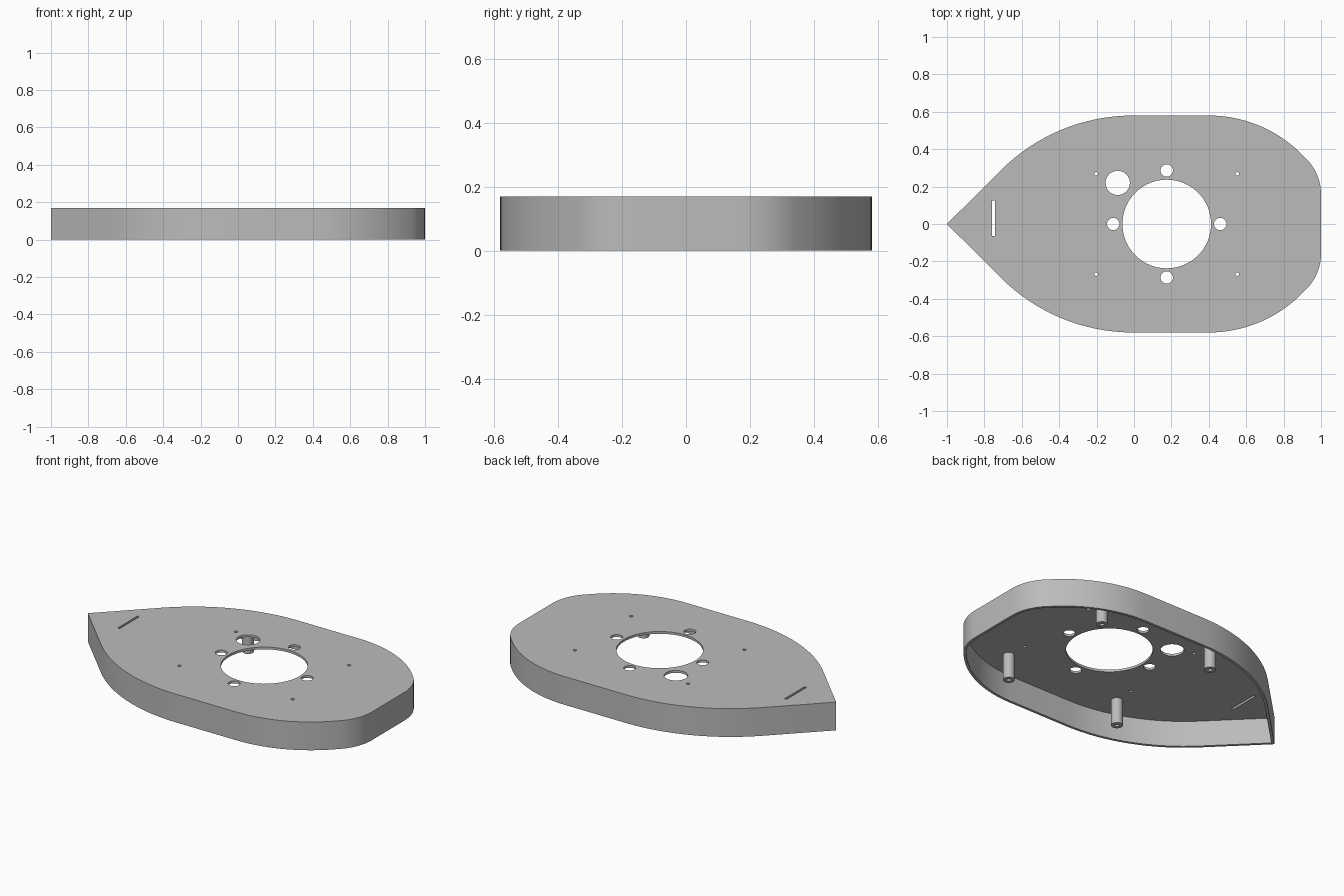
import bpy, bmesh, math
from mathutils import Vector

cube = bpy.data.objects.get("Cube")
if cube:
    bpy.data.objects.remove(cube, do_unlink=True)

HEIGHT, SKIN, WALL = 0.17, 0.014, 0.016
HALF_WIDTH = 0.58
CENTRE_X = 0.175          # centre of the large opening

grey = bpy.data.materials.new("plain grey")
grey.use_nodes = True
colour = (0.5, 0.5, 0.5, 1)
grey.diffuse_color = colour
grey.node_tree.nodes["Principled BSDF"].inputs["Base Color"].default_value = colour


def arc(cx, cy, r, start, end, steps):
    """Points along an arc, angles in degrees."""
    angles = [math.radians(start + (end - start) * i / steps) for i in range(steps + 1)]
    return [Vector((cx + r * math.cos(a), cy + r * math.sin(a))) for a in angles]


def circle(x, y, r, steps=32):
    return arc(x, y, r, 0, 360, steps)[:-1]


def inset(loop, d):
    """Move a counter-clockwise loop inwards by d with mitred corners."""
    result = []
    for i, p in enumerate(loop):
        e1 = (p - loop[i - 1]).normalized()
        e2 = (loop[(i + 1) % len(loop)] - p).normalized()
        n1, n2 = Vector((-e1.y, e1.x)), Vector((-e2.y, e2.x))
        result.append(p + (n1 + n2) * d / (1 + n1.dot(n2)))
    return result


def prism(name, loops, z0, z1):
    """Solid prisms, one per counter-clockwise loop."""
    bm = bmesh.new()
    for loop in loops:
        bottom = [bm.verts.new((p.x, p.y, z0)) for p in loop]
        top = [bm.verts.new((p.x, p.y, z1)) for p in loop]
        bm.faces.new(bottom[::-1])
        bm.faces.new(top)
        for i in range(len(loop)):
            j = (i + 1) % len(loop)
            bm.faces.new((bottom[i], bottom[j], top[j], top[i]))
    mesh = bpy.data.meshes.new(name)
    bm.to_mesh(mesh)
    bm.free()
    mesh.materials.append(grey)
    obj = bpy.data.objects.new(name, mesh)
    bpy.context.collection.objects.link(obj)
    return obj


def cut(obj, cutter):
    """Subtract the cutter, then discard it."""
    mod = obj.modifiers.new("cut", 'BOOLEAN')
    mod.operation, mod.solver, mod.object = 'DIFFERENCE', 'EXACT', cutter
    bpy.context.view_layer.objects.active = obj
    bpy.ops.object.modifier_apply(modifier=mod.name)
    bpy.data.objects.remove(cutter, do_unlink=True)


def smooth(obj):
    bpy.ops.object.select_all(action='DESELECT')
    obj.select_set(True)
    bpy.context.view_layer.objects.active = obj
    bpy.ops.object.shade_smooth_by_angle(angle=math.radians(30))


# Outline: blunt rounded end, straight flanks, pointed end
corner = 0.274
shoulder_r, flank_r = 0.7, 1.0
upper = arc(1 - corner, 0.157, corner, 0, 40, 8)
upper += arc(0.4, HALF_WIDTH - shoulder_r, shoulder_r, 40, 90, 16)[1:]
upper += arc(-0.005, HALF_WIDTH - flank_r, flank_r, 90, 135, 16)
lower = [Vector((p.x, -p.y)) for p in reversed(upper)]
outline = upper + [Vector((-1, 0))] + lower

# Hollow shell, open underneath
shell = prism("shell", [outline], 0, HEIGHT)
cut(shell, prism("cavity", [inset(outline, WALL)], -0.1, HEIGHT - SKIN))

# Openings through the top skin
holes = [circle(CENTRE_X, 0, 0.237, 64), circle(-0.087, 0.22, 0.065)]
for i in range(4):
    a = i * math.pi / 2
    holes.append(circle(CENTRE_X + 0.286 * math.cos(a), 0.286 * math.sin(a), 0.033))
for sx in (-1, 1):
    for sy in (-1, 1):
        holes.append(circle(CENTRE_X + sx * 0.377, sy * 0.268, 0.01, 16))
holes.append([Vector(p) for p in ((-0.758, -0.064), (-0.744, -0.064),
                                  (-0.744, 0.126), (-0.758, 0.126))])
cut(shell, prism("hole_cutters", holes, 0.1, 0.3))
smooth(shell)

# Screw posts under the skin
for side, sy in (("front", -1), ("back", 1)):
    for end, sx in (("right", -1), ("left", 1)):
        x, y = CENTRE_X + sx * 0.385, sy * 0.395
        post = prism(f"{side}_{end}_post", [circle(x, y, 0.032)], 0, HEIGHT - SKIN + 0.002)
        cut(post, prism("bore", [circle(x, y, 0.012, 16)], -0.1, 0.1))
        smooth(post)
